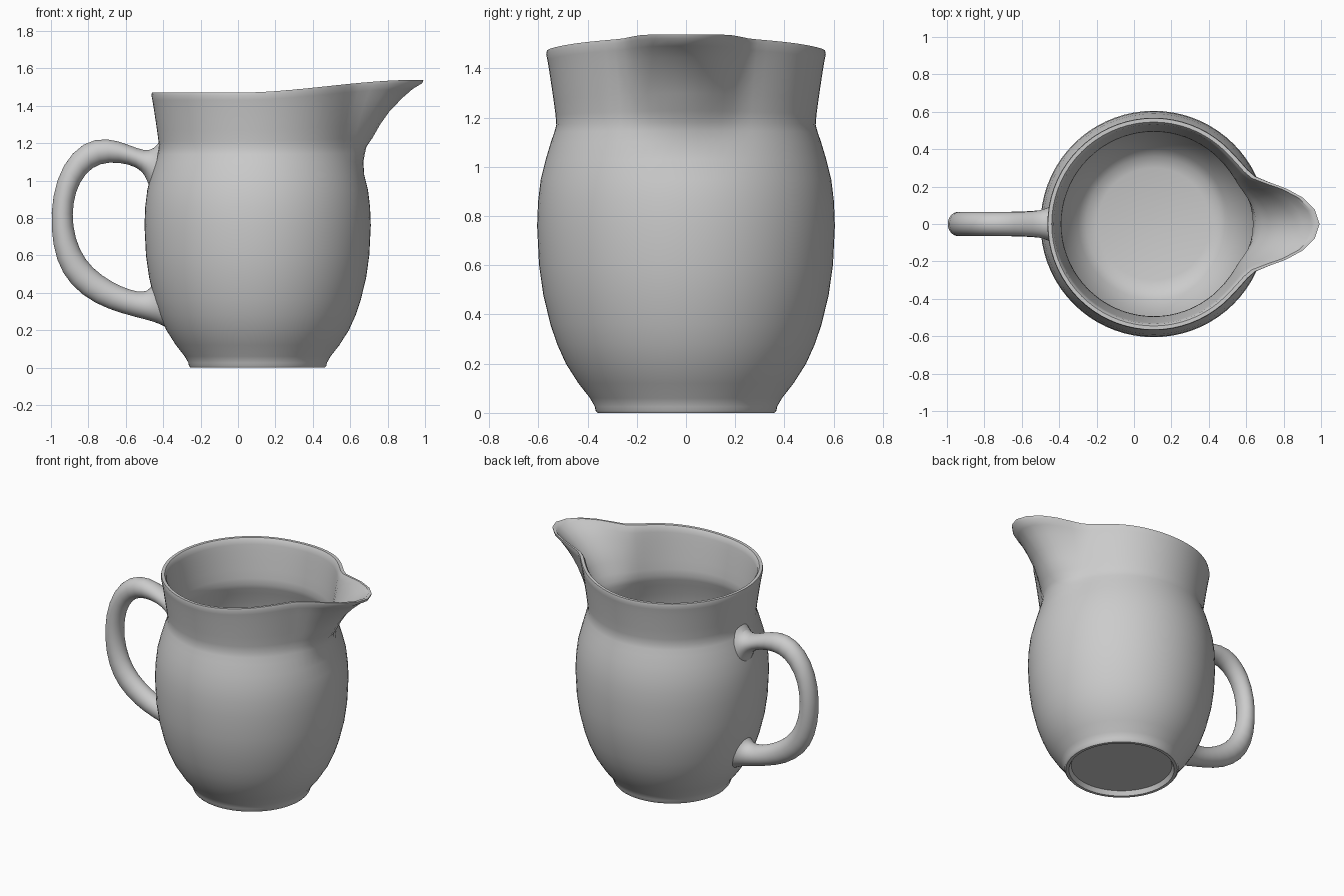
import bpy
import bmesh
from math import sin, cos, pi, degrees

CX, SEG = 0.105, 72          # body axis and segments around it


def lerp_table(table, v):
    """Piecewise linear lookup in (key, value) pairs."""
    if v <= table[0][0]:
        return table[0][1]
    for (a, fa), (b, fb) in zip(table, table[1:]):
        if v <= b:
            return fa + (fb - fa) * (v - a) / (b - a)
    return table[-1][1]


def skin(name, rings, cap_ends=False):
    """Join closed rings of points into a smooth tube."""
    bm = bmesh.new()
    vr = [[bm.verts.new(p) for p in ring] for ring in rings]
    n = len(vr[0])
    for a, b in zip(vr, vr[1:]):
        for i in range(n):
            j = (i + 1) % n
            bm.faces.new((a[i], a[j], b[j], b[i]))
    if cap_ends:
        bm.faces.new(vr[0][::-1])
        bm.faces.new(vr[-1])
    bmesh.ops.recalc_face_normals(bm, faces=bm.faces[:])
    mesh = bpy.data.meshes.new(name)
    bm.to_mesh(mesh)
    bm.free()
    obj = bpy.data.objects.new(name, mesh)
    bpy.context.collection.objects.link(obj)
    bpy.ops.object.select_all(action='DESELECT')
    obj.select_set(True)
    bpy.context.view_layer.objects.active = obj
    bpy.ops.object.shade_smooth_by_angle(angle=0.8)
    return obj


# Outer wall (height, radius)
WALL = [(0.0, 0.36), (0.01, 0.368), (0.025, 0.37), (0.06, 0.39), (0.12, 0.437),
        (0.2, 0.488), (0.28, 0.524), (0.36, 0.551), (0.48, 0.58), (0.6, 0.597),
        (0.76, 0.605), (0.86, 0.601), (0.95, 0.59), (1.03, 0.57), (1.1, 0.549),
        (1.14, 0.535), (1.17, 0.527), (1.21, 0.53), (1.27, 0.538), (1.33, 0.547),
        (1.39, 0.556), (1.43, 0.563), (1.455, 0.568), (1.47, 0.565)]
# Spout: extra rim radius by angle, and how it grows with height
SPOUT = [(0, 0.322), (3, 0.315), (5.5, 0.297), (8, 0.27), (10.7, 0.237), (16, 0.153),
         (20, 0.09), (24.6, 0.036), (29, 0.015), (36, 0.004), (42, 0.0)]
GROW = [(1.06, 0.0), (1.1, 0.05), (1.14, 0.12), (1.17, 0.17), (1.21, 0.26),
        (1.27, 0.36), (1.33, 0.49), (1.39, 0.68), (1.43, 0.83), (1.455, 0.97), (1.47, 1.0)]


def wall_ring(z, r, inset=0.0):
    ring = []
    for i in range(SEG):
        a = 2 * pi * i / SEG
        ang = degrees(min(a, 2 * pi - a))
        rr = r + lerp_table(SPOUT, ang) * lerp_table(GROW, z) - inset
        x = CX + rr * cos(a)
        # rim climbs towards the spout
        s = min(max(x / 0.95, 0), 1)
        lift = 0.068 * s * s * (3 - 2 * s) * min(max((z - 1.1) / 0.37, 0), 1)
        ring.append((x, rr * sin(a), z + lift))
    return ring


# Body: recessed underside, outer wall, rim, inner wall and floor
rings = [wall_ring(0.03, 0.01), wall_ring(0.03, 0.325), wall_ring(0.0, 0.34)]
rings += [wall_ring(z, r) for z, r in WALL]
rings += [wall_ring(1.47, 0.567, 0.022)]
rings += [wall_ring(z, r, 0.034) for z, r in reversed(WALL) if 0.1 < z < 1.46]
rings += [wall_ring(0.08, 0.36), wall_ring(0.065, 0.3), wall_ring(0.06, 0.01)]
skin("jug_body", rings, cap_ends=True)

# Handle: outer edge (x, z), inner edge (x, z), half width in y
HANDLE = [(-0.415, 1.22, -0.462, 0.93, 0.10), (-0.445, 1.17, -0.487, 1.0, 0.088),
          (-0.50, 1.158, -0.51, 1.05, 0.072), (-0.58, 1.19, -0.58, 1.088, 0.066),
          (-0.70, 1.233, -0.69, 1.10, 0.066), (-0.83, 1.208, -0.78, 1.075, 0.066),
          (-0.94, 1.09, -0.85, 0.99, 0.066), (-0.995, 0.92, -0.882, 0.88, 0.066),
          (-1.003, 0.74, -0.885, 0.76, 0.066), (-0.975, 0.57, -0.85, 0.63, 0.066),
          (-0.90, 0.44, -0.78, 0.53, 0.066), (-0.77, 0.34, -0.67, 0.455, 0.066),
          (-0.62, 0.287, -0.57, 0.412, 0.068), (-0.49, 0.255, -0.50, 0.402, 0.074),
          (-0.425, 0.235, -0.468, 0.425, 0.088), (-0.38, 0.21, -0.445, 0.47, 0.10)]


def handle_ring(ox, oz, ix, iz, w, n=16):
    ring = []
    for k in range(n):
        a = 2 * pi * k / n
        c, s = cos(a), sin(a)
        ring.append(((ox + ix) / 2 + (ox - ix) / 2 * c, w * s,
                     (oz + iz) / 2 + (oz - iz) / 2 * c))
    return ring


handle = skin("handle", [handle_ring(*h) for h in HANDLE])
sub = handle.modifiers.new("smooth", 'SUBSURF')
sub.levels = sub.render_levels = 1
